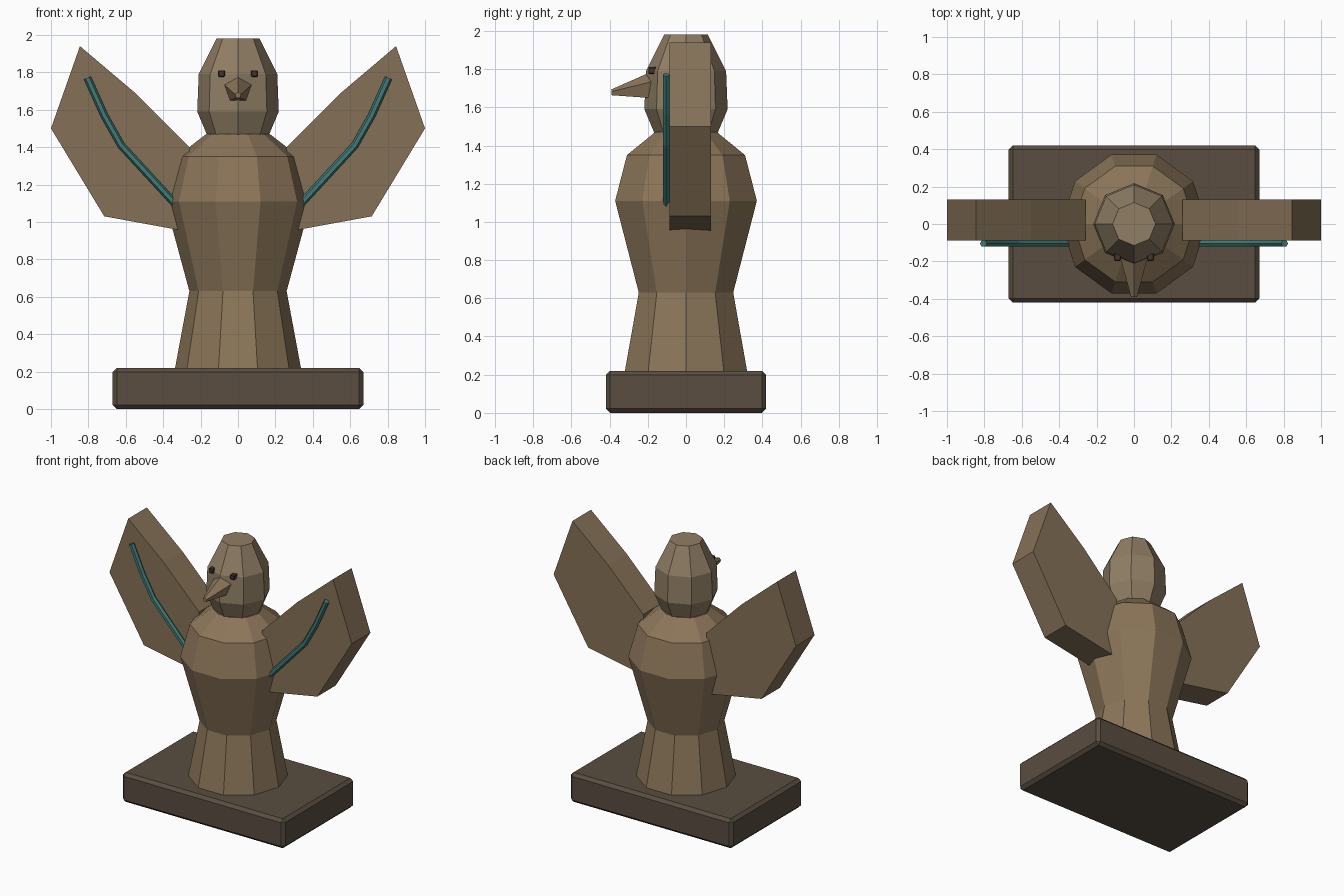
import bpy, bmesh
from math import cos, sin, tau
from mathutils import Vector

if "Cube" in bpy.data.objects:
    bpy.data.objects.remove(bpy.data.objects["Cube"])


def material(name, rgb):
    m = bpy.data.materials.new(name)
    m.diffuse_color = (*rgb, 1)
    m.use_nodes = True
    m.node_tree.nodes["Principled BSDF"].inputs["Base Color"].default_value = m.diffuse_color
    return m


WOOD = material("wood", (0.26, 0.18, 0.10))
HEAD = material("pale_wood", (0.28, 0.21, 0.13))
WING = material("wing_wood", (0.235, 0.165, 0.095))
DARK = material("dark_wood", (0.10, 0.075, 0.052))
EYE = material("eye_dark", (0.06, 0.035, 0.025))
TEAL = material("teal_paint", (0.05, 0.20, 0.185))


def make(name, bm, mat):
    bmesh.ops.recalc_face_normals(bm, faces=bm.faces)
    me = bpy.data.meshes.new(name)
    bm.to_mesh(me)
    bm.free()
    me.materials.append(mat)
    ob = bpy.data.objects.new(name, me)
    bpy.context.collection.objects.link(ob)
    return ob


def loft(name, rings, mat):
    """Skin equal-length point rings and cap both ends."""
    bm = bmesh.new()
    vs = [[bm.verts.new(p) for p in ring] for ring in rings]
    n = len(vs[0])
    for a, b in zip(vs, vs[1:]):
        for i in range(n):
            j = (i + 1) % n
            bm.faces.new((a[i], a[j], b[j], b[i]))
    bm.faces.new(vs[0][::-1])
    bm.faces.new(vs[-1])
    return make(name, bm, mat)


def turned(name, sides, profile, mat):
    return loft(name, [[(r * cos(tau * i / sides), r * sin(tau * i / sides), z)
                        for i in range(sides)] for r, z in profile], mat)


def box(name, centre, size, bevel, mat):
    bm = bmesh.new()
    bmesh.ops.create_cube(bm, size=1)
    bmesh.ops.scale(bm, vec=size, verts=bm.verts)
    bmesh.ops.translate(bm, vec=centre, verts=bm.verts)
    bmesh.ops.bevel(bm, geom=bm.edges[:], offset=bevel, segments=1, affect='EDGES')
    return make(name, bm, mat)


# Plinth
box("base", (0, 0, 0.11), (1.34, 0.84, 0.22), 0.022, DARK)

# Ten-sided body and eight-sided head
turned("body", 10, [(0.34, 0.20), (0.26, 0.63), (0.39, 1.11),
                    (0.325, 1.35), (0.17, 1.47)], WOOD)
turned("head", 8, [(0.155, 1.44), (0.218, 1.59), (0.21, 1.79), (0.115, 1.98)], HEAD)

# Five-sided tapering beak
loft("beak", [[(r * sin(tau * i / 5), y, z + r * cos(tau * i / 5)) for i in range(5)]
              for r, y, z in [(0.085, -0.15, 1.715), (0.017, -0.39, 1.677)]], WOOD)

WING_OUTLINE = [(0.26, 1.40), (0.55, 1.69), (0.845, 1.94),
                (1.0, 1.50), (0.715, 1.03), (0.26, 0.947)]
STRIPE_PATH = [(0.33, 1.09), (0.625, 1.41), (0.715, 1.57), (0.805, 1.77)]

for side, s in (("right", 1), ("left", -1)):
    # Raised wing slab
    loft(side + "_wing", [[(s * x, y, z) for x, z in WING_OUTLINE]
                          for y in (-0.087, 0.132)], WING)

    # Painted rod along the wing front
    path = [Vector((s * x, -0.104, z)) for x, z in STRIPE_PATH]
    rings = []
    for k, p in enumerate(path):
        t = (path[min(k + 1, 3)] - path[max(k - 1, 0)]).normalized()
        across = t.cross(Vector((0, 1, 0)))
        rings.append([p + 0.02 * (across * cos(tau * i / 6) + Vector((0, sin(tau * i / 6), 0)))
                      for i in range(6)])
    loft(side + "_wing_stripe", rings, TEAL)

    # Eye stud
    box(side + "_eye", (s * 0.088, -0.175, 1.793), (0.036, 0.045, 0.036), 0.005, EYE)
